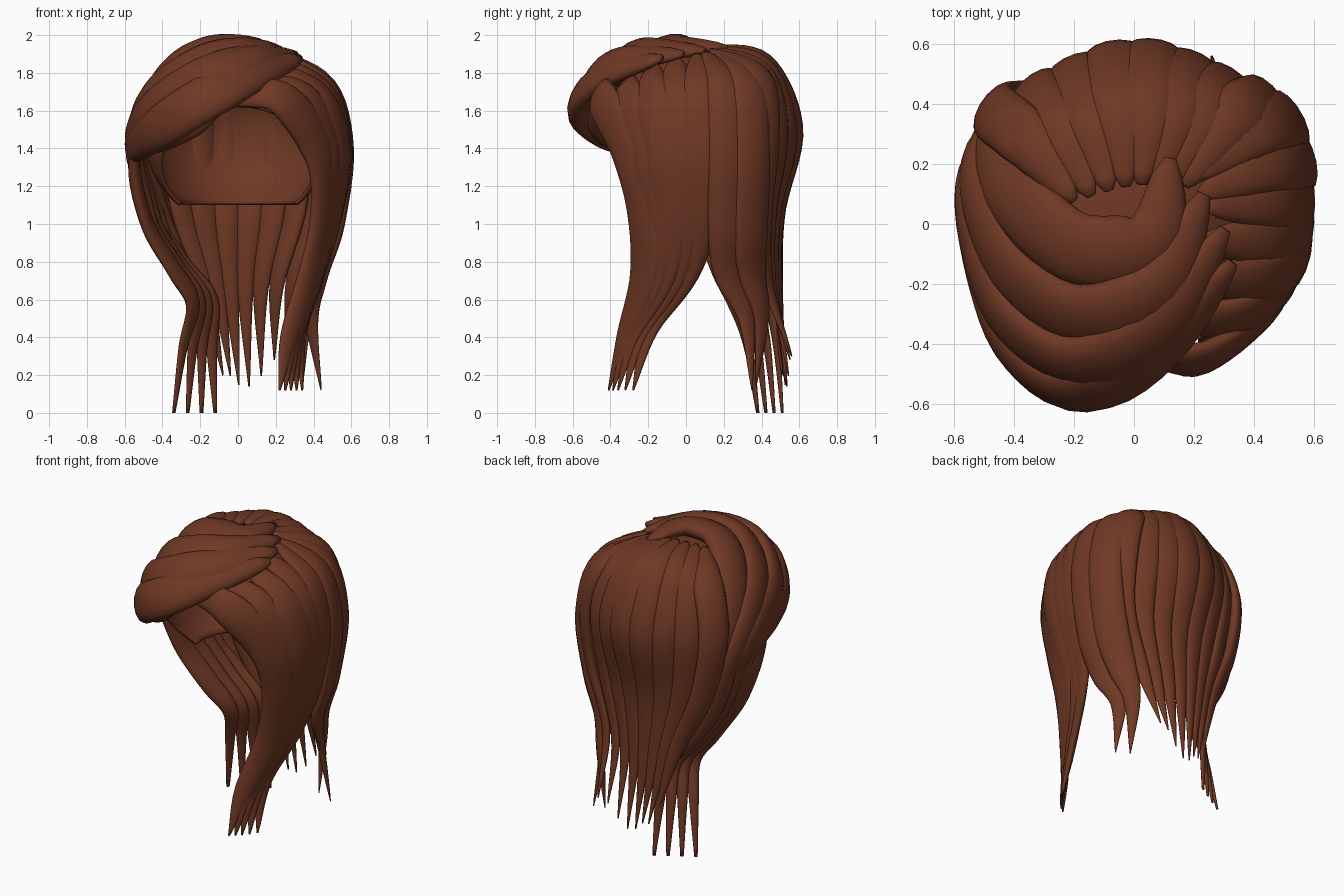
import bpy, bmesh, math, random
from mathutils import Vector

if "Cube" in bpy.data.objects:
    bpy.data.objects.remove(bpy.data.objects["Cube"])

random.seed(4)
hair = bpy.data.materials.new("auburn_hair")
hair.diffuse_color = (0.16, 0.04, 0.018, 1)
hair.use_nodes = True
hair.node_tree.nodes["Principled BSDF"].inputs["Base Color"].default_value = hair.diffuse_color


def spline(pts, t):
    """Catmull-Rom point at t in 0..1."""
    n = len(pts) - 1
    i = min(int(t * n), n - 1)
    u = t * n - i
    b, c = pts[i], pts[i + 1]
    a = pts[i - 1] if i > 0 else b * 2 - c
    d = pts[i + 2] if i + 2 <= n else c * 2 - b
    return 0.5 * (b * 2 + (c - a) * u + (a * 2 - b * 5 + c * 4 - d) * u * u
                  + (b * 3 - a - c * 3 + d) * u ** 3)


def finish(bm, name):
    bmesh.ops.recalc_face_normals(bm, faces=bm.faces)
    me = bpy.data.meshes.new(name)
    bm.to_mesh(me)
    bm.free()
    me.materials.append(hair)
    for p in me.polygons:
        p.use_smooth = True
    ob = bpy.data.objects.new(name, me)
    bpy.context.collection.objects.link(ob)
    return ob


def lock(name, pts, width, thick, t0, tip, rings=36, sides=14):
    """Flattened tapering tube whose flat side faces away from the head."""
    bm = bmesh.new()
    loops = []
    for k in range(rings + 1):
        t = k / rings
        p = spline(pts, t)
        tan = (spline(pts, min(1, t + .01)) - spline(pts, max(0, t - .01))).normalized()
        out = p - Vector((0, 0.05, min(p.z, 1.45)))
        out = (out - tan * out.dot(tan)).normalized()
        side = tan.cross(out)
        u = max(0, (t - t0) / (1 - t0))
        s = min(1, 0.03 + t / 0.22) ** 0.5 * (1 - (1 - tip) * u ** 1.5)
        ring = []
        for j in range(sides):
            a = 2 * math.pi * j / sides
            ring.append(bm.verts.new(p + side * (math.cos(a) * width / 2 * s)
                                     + out * (math.sin(a) * thick / 2 * s ** 0.8)))
        loops.append(ring)
    for r, q in zip(loops, loops[1:]):
        for j in range(sides):
            bm.faces.new((r[j], r[(j + 1) % sides], q[(j + 1) % sides], q[j]))
    bm.faces.new(loops[0])
    bm.faces.new(loops[-1])
    return finish(bm, name)


def group(name, guides, n, width, thick, t0, tip, tip_rise=0.0):
    """n locks blended across a few guide paths."""
    guides = [[Vector(p) for p in g] for g in guides]
    for i in range(n):
        u = i / (n - 1)
        pts = [spline(list(col), u) for col in zip(*guides)]
        pts[-1].z += random.uniform(0, tip_rise)
        lock(f"{name}_{i + 1}", pts, width, thick, t0, tip)


# Scalp cap, open at the face and neck
bm = bmesh.new()
bmesh.ops.create_uvsphere(bm, u_segments=40, v_segments=24, radius=1)
for v in bm.verts:
    v.co = Vector((v.co.x * 0.49, 0.05 + v.co.y * 0.51, 1.45 + v.co.z * 0.46))
for co, no in (((0, 0, 1.1), (0, 0, -1)), ((0, 0, 1.1), (0, -0.5, -0.4))):
    bmesh.ops.bisect_plane(bm, geom=bm.verts[:] + bm.edges[:] + bm.faces[:],
                           plane_co=co, plane_no=no, clear_outer=True)
cap = finish(bm, "scalp_cap")
sol = cap.modifiers.new("thickness", 'SOLIDIFY')
sol.thickness = 0.02

# Long back locks fanning from the crown
group("back_lock", [
    [(-.20, .08, 1.92), (-.37, .29, 1.80), (-.47, .38, 1.5), (-.41, .42, 1.1), (-.24, .46, .7), (-.12, .50, .22)],
    [(0, .13, 1.94), (0, .42, 1.86), (0, .58, 1.5), (0, .49, 1.05), (0, .49, .65), (.03, .53, .13)],
    [(.17, .13, 1.92), (.35, .37, 1.79), (.44, .42, 1.5), (.42, .40, 1.1), (.29, .43, .7), (.26, .56, .22)],
], 8, 0.20, 0.09, 0.33, 0.04, 0.10)

# Right rear locks that flick outward
group("right_rear_lock", [
    [(.20, .16, 1.91), (.43, .32, 1.75), (.52, .35, 1.4), (.47, .34, 1.0), (.39, .35, .74), (.35, .40, .5), (.34, .37, .14)],
    [(.22, .10, 1.91), (.47, .20, 1.74), (.56, .22, 1.4), (.51, .22, 1.0), (.43, .23, .74), (.39, .32, .5), (.44, .35, .12)],
], 2, 0.22, 0.09, 0.5, 0.03)

# Right side and fringe locks from the parting down past the cheek
group("right_front_lock", [
    [(.24, .06, 1.90), (.48, .08, 1.72), (.56, .09, 1.4), (.51, .06, 1.05), (.42, -.02, .75), (.33, -.19, .45), (.34, -.28, .12)],
    [(.18, -.18, 1.85), (.44, -.18, 1.68), (.54, -.12, 1.38), (.50, -.09, 1.05), (.41, -.13, .74), (.30, -.28, .42), (.28, -.36, .12)],
    [(-.05, -.42, 1.66), (.22, -.45, 1.67), (.43, -.30, 1.38), (.45, -.21, 1.05), (.38, -.22, .72), (.27, -.33, .40), (.22, -.41, .12)],
], 5, 0.23, 0.09, 0.5, 0.05)

# Bangs swept from the parting across the forehead, drawn back on the left
group("swept_bang", [
    [(.12, .22, 1.93), (.06, -.05, 1.94), (-.17, -.09, 1.92), (-.35, .04, 1.82), (-.46, .18, 1.62), (-.48, .29, 1.36), (-.41, .37, 1.08), (-.28, .44, .8)],
    [(.28, .04, 1.91), (.09, -.28, 1.90), (-.18, -.40, 1.82), (-.42, -.25, 1.68), (-.53, .01, 1.55), (-.54, .20, 1.38), (-.46, .29, 1.12), (-.36, .35, .85)],
    [(.33, -.13, 1.88), (.07, -.42, 1.79), (-.2, -.55, 1.65), (-.40, -.42, 1.52), (-.50, -.19, 1.45), (-.55, .06, 1.38), (-.50, .16, 1.18), (-.42, .2, .92)],
], 4, 0.26, 0.13, 0.35, 0.15)

# Small lock tucked under the end of the bangs
lock("under_bang", [Vector(p) for p in ((-.1, -.49, 1.60), (-.30, -.44, 1.49), (-.45, -.28, 1.43), (-.54, -.08, 1.40))],
     0.13, 0.10, 0.5, 0.4)

# Left locks drawn back behind the neck, ending in thin strands
group("left_lock", [
    [(-.50, -.14, 1.47), (-.55, .02, 1.3), (-.48, .12, 1.0), (-.34, .19, .76), (-.24, .26, .58), (-.29, .33, .35), (-.34, .38, 0)],
    [(-.50, .20, 1.5), (-.51, .29, 1.3), (-.43, .34, 1.0), (-.30, .40, .78), (-.15, .44, .6), (-.14, .48, .35), (-.12, .51, 0)],
], 4, 0.15, 0.07, 0.25, 0.14)
